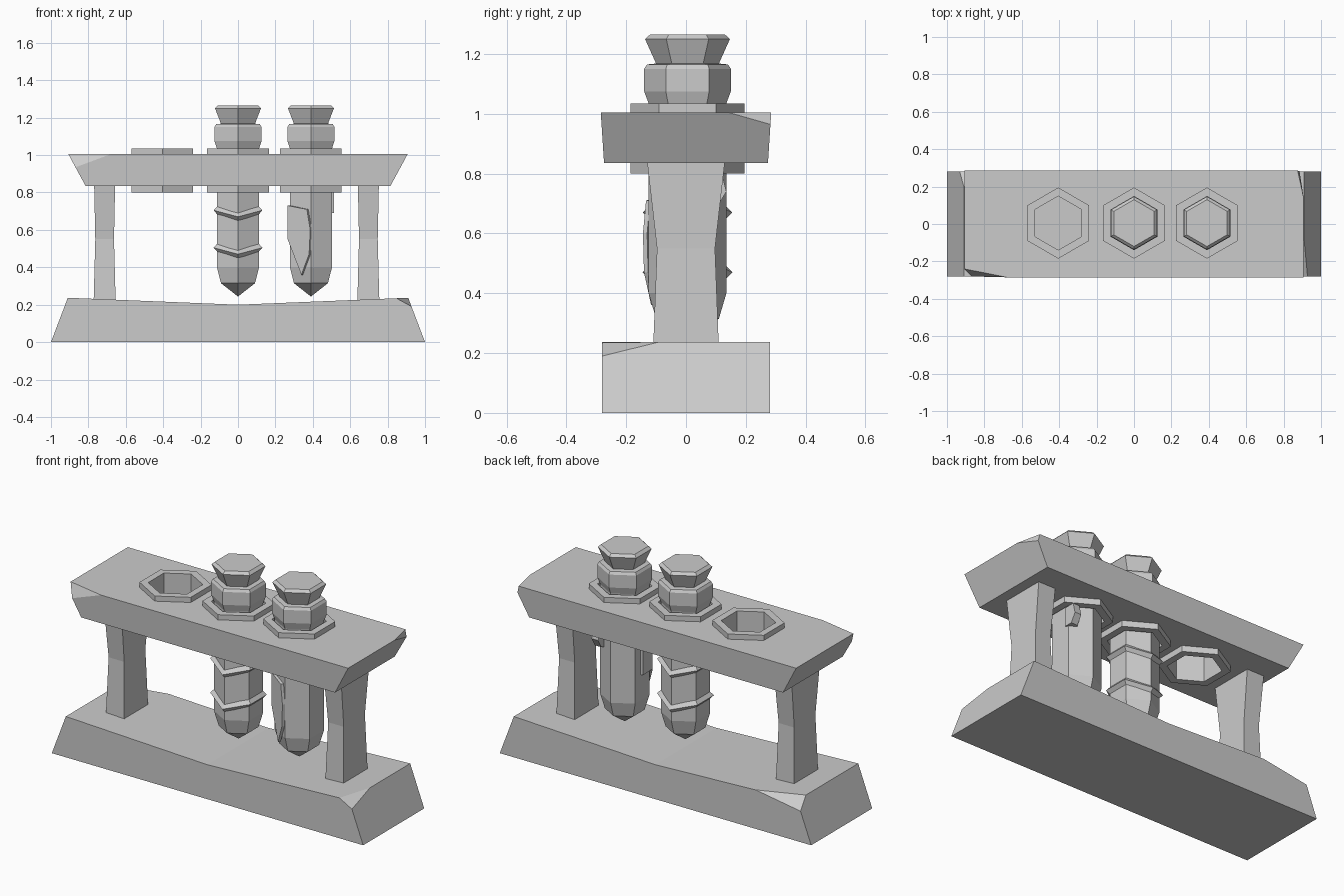
import bpy, bmesh
from math import sin, cos, pi, radians
from mathutils import Vector

if "Cube" in bpy.data.objects:
    bpy.data.objects.remove(bpy.data.objects["Cube"], do_unlink=True)

grey = bpy.data.materials.new("stone_grey")
grey.use_nodes = True
GREY = (0.6, 0.6, 0.6, 1)
grey.diffuse_color = GREY
grey.node_tree.nodes["Principled BSDF"].inputs["Base Color"].default_value = GREY


def finish(bm, name, solid=True):
    if solid:
        bmesh.ops.recalc_face_normals(bm, faces=bm.faces)
    mesh = bpy.data.meshes.new(name)
    bm.to_mesh(mesh)
    bm.free()
    mesh.materials.append(grey)
    obj = bpy.data.objects.new(name, mesh)
    bpy.context.collection.objects.link(obj)
    return obj


def loft(bm, loops, closed=False):
    """Skin matching point loops; cap the ends unless the loops close."""
    rings = [[bm.verts.new(p) for p in loop] for loop in loops]
    pairs = list(zip(rings, rings[1:]))
    if closed:
        pairs.append((rings[-1], rings[0]))
    else:
        bm.faces.new(rings[0])
        bm.faces.new(rings[-1])
    n = len(rings[0])
    for a, b in pairs:
        for i in range(n):
            j = (i + 1) % n
            bm.faces.new((a[i], a[j], b[j], b[i]))


def hexagon(x, r, z, sweep=0):
    """Hexagon with points to front and back; sweep lifts its sides."""
    ring = []
    for k in range(6):
        a = radians(30 + 60 * k)
        ring.append((x + r * cos(a), 0.005 + r * sin(a), z + sweep * abs(cos(a))))
    return ring


def hex_lathe(name, x, profile, closed=False):
    bm = bmesh.new()
    loft(bm, [hexagon(x, *p) for p in profile], closed)
    return finish(bm, name)


def chip(bm, a, b, c):
    """Slice off the corner lying beyond the plane through three points."""
    a, b, c = Vector(a), Vector(b), Vector(c)
    normal = (b - a).cross(c - a).normalized()
    if normal.dot(a) < 0:
        normal = -normal
    cut = bmesh.ops.bisect_plane(bm, geom=bm.verts[:] + bm.edges[:] + bm.faces[:],
                                 plane_co=a, plane_no=normal, clear_outer=True)
    edges = [e for e in cut["geom_cut"] if isinstance(e, bmesh.types.BMEdge)]
    bmesh.ops.edgeloop_fill(bm, edges=edges)


# Base slab with a sagging top and two broken corners
bm = bmesh.new()
outline = [(-1, 0), (1, 0), (0.91, 0.237), (0, 0.2), (-0.91, 0.237)]
loft(bm, [[(x, y, z) for x, z in outline] for y in (-0.28, 0.28)])
chip(bm, (0.85, -0.28, 0.233), (0.91, -0.09, 0.237), (0.928, -0.28, 0.19))
chip(bm, (-0.65, 0.28, 0.225), (-0.91, 0.2, 0.237), (-0.93, 0.28, 0.18))
finish(bm, "base")

# Rack plate, wider at the top, with two broken corners
bm = bmesh.new()
loft(bm, [[(-hx, -hy, z), (hx, -hy, z), (hx, hy, z), (-hx, hy, z)]
          for hx, hy, z in ((0.815, 0.274, 0.835), (0.907, 0.285, 1.005))])
chip(bm, (-0.68, -0.285, 1.005), (-0.907, -0.24, 1.005), (-0.87, -0.28, 0.935))
chip(bm, (0.875, 0.285, 1.005), (0.907, 0.14, 1.005), (0.885, 0.282, 0.965))
plate = finish(bm, "rack_plate")

# Sockets cut through the plate, each lined with a hexagonal collar
SOCKETS = {"right": -0.405, "middle": 0.0, "left": 0.39}
for side, x in SOCKETS.items():
    cutter = hex_lathe("socket_cutter", x, [(0.165, 0.7), (0.165, 1.2)])
    cutter.hide_render = True
    mod = plate.modifiers.new("socket", "BOOLEAN")
    mod.object = cutter
    mod.solver = "EXACT"
    bpy.context.view_layer.objects.active = plate
    bpy.ops.object.modifier_apply(modifier=mod.name)
    bpy.data.objects.remove(cutter, do_unlink=True)
    hex_lathe(side + "_collar", x, [(0.144, 0.8), (0.19, 0.8), (0.19, 1.035), (0.144, 1.035)], True)

# Waisted legs
for name, x in (("right_leg", -0.713), ("left_leg", 0.697)):
    bm = bmesh.new()
    loft(bm, [[(x + sx * hx, sy * hy, z) for sx, sy in ((-1, -1), (1, -1), (1, 1), (-1, 1))]
              for hx, hy, z in ((0.059, 0.11, 0.21), (0.05, 0.097, 0.55), (0.056, 0.13, 0.84))])
    finish(bm, name)

# Vials: pointed body below, stepped neck and flared stopper above
for side in ("middle", "left"):
    hex_lathe(side + "_vial", SOCKETS[side], [
        (0.002, 0.245), (0.105, 0.315), (0.13, 0.4), (0.13, 1.035), (0.145, 1.075),
        (0.145, 1.15), (0.135, 1.165), (0.105, 1.168), (0.142, 1.25), (0.125, 1.265)])

# Swept ridges around the middle vial
for name, z in (("lower_ridge", 0.47), ("upper_ridge", 0.67)):
    hex_lathe(name, 0, [(0.12, z - 0.03, 0.04), (0.15, z, 0.04),
                        (0.12, z + 0.03, 0.04)])

# Torn scrap wrapped around the left vial
bm = bmesh.new()
cx, r = SOCKETS["left"], 0.137
rows = []
for z_side, z_edge, reach in ((0.73, 0.71, 0.85), (0.66, 0.6, 1.0),
                              (0.59, 0.47, 0.95), (0.55, 0.36, 0.6)):
    corner = Vector((cx - 0.866 * r, -0.5 * r, 0))
    apex = Vector((cx, -r, 0))
    edge = corner.lerp(apex, reach)
    rows.append([bm.verts.new((corner.x, 0.02, z_side)),
                 bm.verts.new((corner.x, corner.y, z_side)),
                 bm.verts.new((edge.x, edge.y, z_edge))])
for a, b in zip(rows, rows[1:]):
    for i in range(2):
        bm.faces.new((a[i], b[i], b[i + 1], a[i + 1]))
scrap = finish(bm, "torn_scrap", False)
thick = scrap.modifiers.new("thickness", "SOLIDIFY")
thick.thickness = 0.016
thick.offset = 0

# Small shard caught behind the left vial
bm = bmesh.new()
loft(bm, [[(cx + 0.07, 0.09, z), (cx + 0.122, 0.055, z), (cx + 0.122, y, z), (cx + 0.08, y, z)]
          for y, z in ((0.105, 0.69), (0.135, 0.74), (0.12, 0.8))])
finish(bm, "shard")
